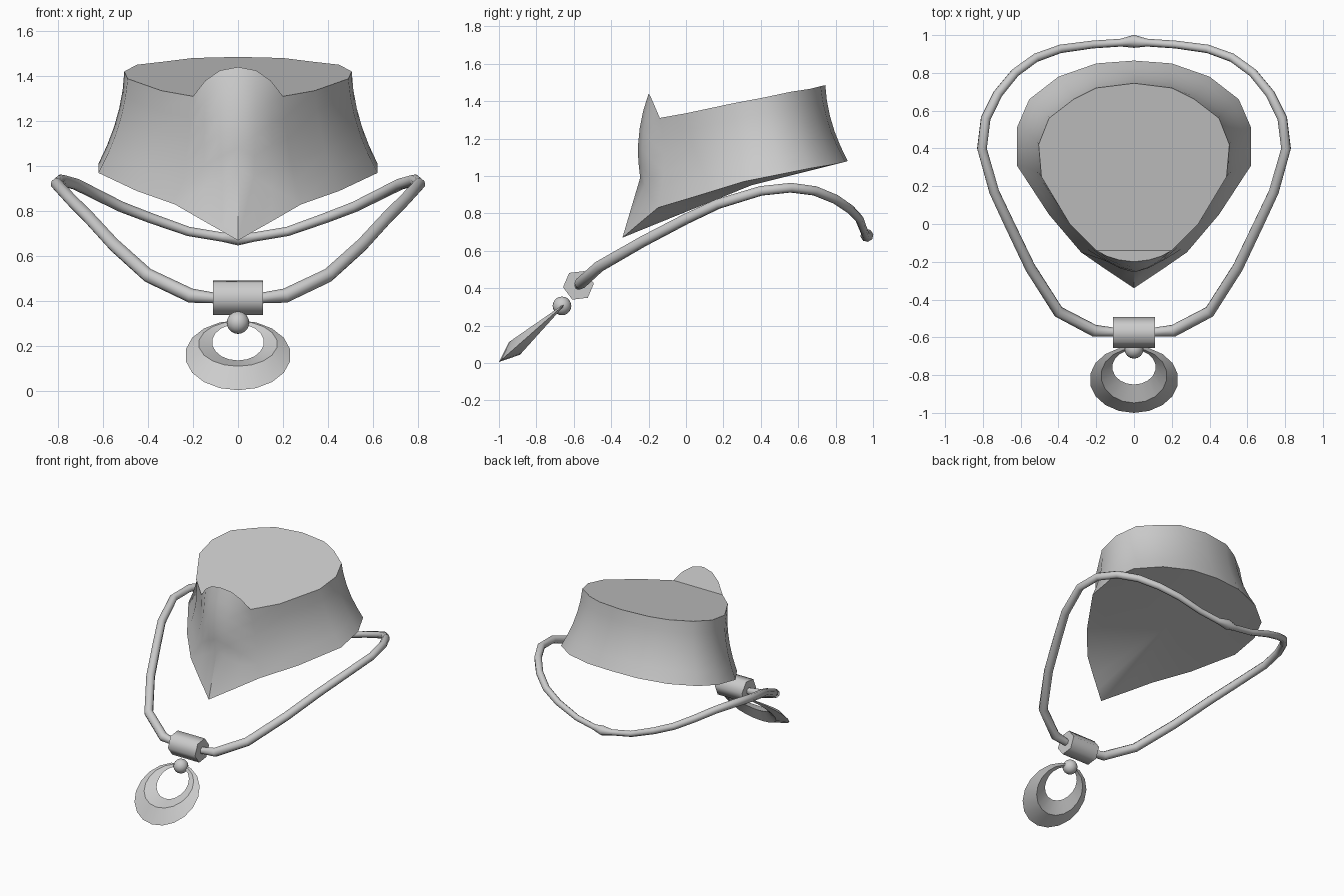
import bpy, bmesh
from math import sin, cos, tau, radians
from mathutils import Vector

cube = bpy.data.objects.get("Cube")
if cube:
    bpy.data.objects.remove(cube)

grey = bpy.data.materials.new("plain_grey")
grey.use_nodes = True
COLOUR = (0.6, 0.6, 0.6, 1)
grey.diffuse_color = COLOUR
grey.node_tree.nodes["Principled BSDF"].inputs["Base Color"].default_value = COLOUR


def finish(obj, name, angle=35):
    obj.name = name
    obj.data.materials.clear()
    obj.data.materials.append(grey)
    bpy.ops.object.select_all(action="DESELECT")
    obj.select_set(True)
    bpy.context.view_layer.objects.active = obj
    bpy.ops.object.shade_smooth_by_angle(angle=radians(angle))
    return obj


def from_bmesh(bm, name, angle=35):
    bmesh.ops.remove_doubles(bm, verts=bm.verts, dist=0.0005)
    bmesh.ops.recalc_face_normals(bm, faces=bm.faces)
    mesh = bpy.data.meshes.new(name)
    bm.to_mesh(mesh)
    bm.free()
    obj = bpy.data.objects.new(name, mesh)
    bpy.context.collection.objects.link(obj)
    return finish(obj, name, angle)


def mirrored(half):
    """Close a half outline that starts and ends on the centre plane."""
    return half + [(-p[0], *p[1:]) for p in half[-2:0:-1]]


def bridge(bm, a, b):
    for i in range(len(a)):
        j = (i + 1) % len(a)
        bm.faces.new((a[i], a[j], b[j], b[i]))


# Neck bust: lower and upper outlines, front to back
base = [(0, -.34, .67), (.07, -.293, .71), (.15, -.24, .755), (.28, -.15, .83),
        (.45, .05, .89), (.62, .31, .97), (.62, .51, 1.01), (.555, .66, 1.04),
        (.4, .78, 1.06), (.2, .85, 1.075), (0, .865, 1.08)]
top = [(0, -.2, 1.44), (.08, -.19, 1.425), (.145, -.17, 1.38), (.2, -.14, 1.31),
       (.34, 0, 1.335), (.49, .25, 1.388), (.505, .42, 1.42), (.45, .56, 1.45),
       (.32, .66, 1.465), (.2, .72, 1.48), (0, .745, 1.485)]
# The front apron folds out along a crease; elsewhere the crease is the rim
crease = [(x, .34 * x - .245, .99 - .571 * x) if i < 3 else (x, y, z)
          for i, (x, y, z) in enumerate(base)]
bulge = [.03, .026, .01, -.03] + [-.025] * 7
axis = Vector((0, .35, 0))


def wall_row(t):
    row = []
    for low, high, push in zip(crease, top, bulge):
        p = Vector(low).lerp(Vector(high), t)
        out = p - axis
        out.z = 0
        row.append(tuple(p + out.normalized() * push * 4 * t * (1 - t)))
    return row


bm = bmesh.new()
rows = [base] + [wall_row(k / 5) for k in range(6)]
rings = [[bm.verts.new(p) for p in mirrored(row)] for row in rows]
apron = 3
for i in range(-apron, apron):
    bm.faces.new((rings[0][i], rings[0][i + 1], rings[1][i + 1], rings[1][i]))
for ring in rings[:1]:
    for i in range(apron, len(ring) - apron):
        ring[i].co = rings[1][i].co
for a, b in zip(rings[1:], rings[2:]):
    bridge(bm, a, b)
rim = rings[-1]
bm.faces.new(rim[apron:len(rim) - apron + 1])
bm.faces.new([rim[i] for i in range(-apron, apron + 1)])
centre = bm.verts.new((0, .35, .95))
for i, v in enumerate(rings[0]):
    bm.faces.new((centre, v, rings[0][i - 1]))
from_bmesh(bm, "neck_bust", 40)

# Cord: closed tube with a small swelling at the back; x, y, z, radius
path = [(0, -.575, .41, .022), (.11, -.572, .415, .024), (.21, -.565, .425, .032),
        (.4, -.465, .515, .031), (.55, -.23, .65, .03), (.66, 0, .77, .029),
        (.74, .17, .85, .028), (.805, .4, .92, .027), (.785, .56, .937, .027),
        (.72, .69, .92, .026), (.63, .8, .875, .025), (.52, .88, .82, .024),
        (.39, .927, .77, .023), (.22, .95, .71, .021), (.07, .96, .685, .021),
        (0, .967, .682, .035)]
points = mirrored(path)
curve = bpy.data.curves.new("cord", "CURVE")
curve.dimensions = "3D"
curve.bevel_depth = 1
curve.bevel_resolution = 2
spline = curve.splines.new("POLY")
spline.points.add(len(points) - 1)
for p, (x, y, z, r) in zip(spline.points, points):
    p.co = (x, y, z, 1)
    p.radius = r
spline.use_cyclic_u = True
cord = bpy.data.objects.new("cord", curve)
bpy.context.collection.objects.link(cord)
bpy.ops.object.select_all(action="DESELECT")
cord.select_set(True)
bpy.context.view_layer.objects.active = cord
bpy.ops.object.convert(target="MESH")
finish(bpy.context.object, "cord", 50)

# Six-sided bead the cord runs through
bm = bmesh.new()
ends = [[bm.verts.new((x, -.575 + .083 * cos(a), .415 + .083 * sin(a)))
         for a in (tau * k / 6 + radians(7) for k in range(6))] for x in (-.11, .11)]
bridge(bm, *ends)
for end in ends:
    bm.faces.new(end)
from_bmesh(bm, "bead", 65)

# Ball joining bead and pendant
bpy.ops.mesh.primitive_uv_sphere_add(segments=16, ring_count=10, radius=.05,
                                     location=(0, -.663, .305))
finish(bpy.context.object, "ball", 60)

# Crescent pendant: diamond section, thick at the bottom, in a leaning plane
tip = Vector((0, -1, .005))
along = Vector((0, .75, .66)).normalized()
normal = Vector((0, -along.z, along.y))
SIDES = 18


def pendant_ring(bm, half_width, low, high, thick):
    ring = []
    for k in range(SIDES):
        a = tau * k / SIDES
        d = (low + high) / 2 - (high - low) / 2 * cos(a)
        depth = thick * (.1 + .45 * (1 + cos(a)))
        ring.append(bm.verts.new(tip + Vector((half_width * sin(a), 0, 0))
                                 + along * d + normal * depth))
    return ring


bm = bmesh.new()
loops = [pendant_ring(bm, .235, 0, .47, 0), pendant_ring(bm, .175, .11, .458, .045),
         pendant_ring(bm, .115, .2, .445, 0), pendant_ring(bm, .175, .11, .458, -.045)]
for i in range(4):
    bridge(bm, loops[i], loops[(i + 1) % 4])
from_bmesh(bm, "pendant", 30)
